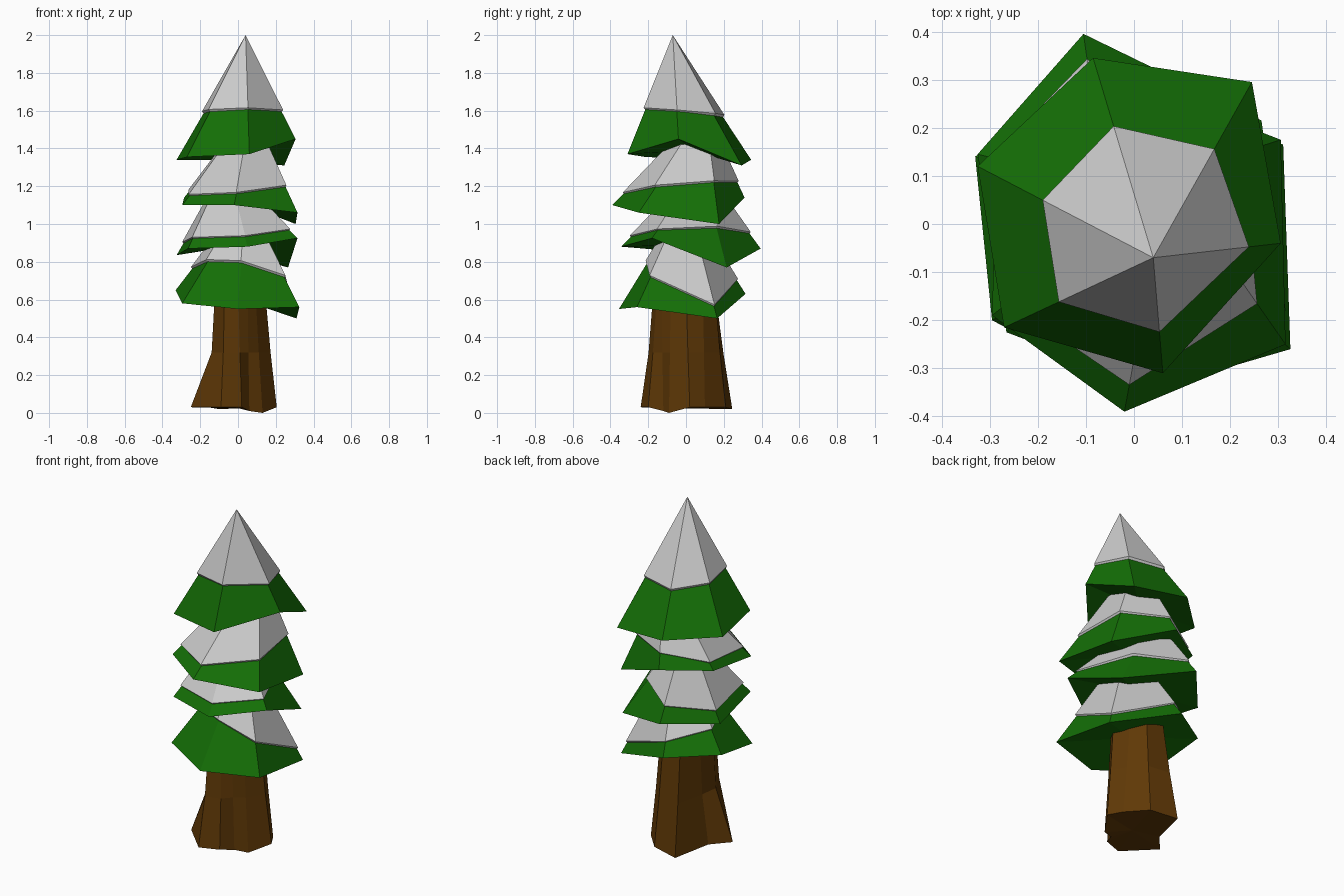
import bpy
from mathutils import Vector

if "Cube" in bpy.data.objects:
    bpy.data.objects.remove(bpy.data.objects["Cube"])


def material(name, rgb):
    m = bpy.data.materials.new(name)
    m.diffuse_color = (*rgb, 1)
    m.use_nodes = True
    m.node_tree.nodes["Principled BSDF"].inputs["Base Color"].default_value = m.diffuse_color
    return m


GREEN = material("needles", (0.007, 0.16, 0.002))
BROWN = material("bark", (0.115, 0.04, 0.002))


def make(name, verts, faces, mat=None):
    me = bpy.data.meshes.new(name)
    me.from_pydata([tuple(v) for v in verts], [], faces)
    me.update()
    ob = bpy.data.objects.new(name, me)
    bpy.context.collection.objects.link(ob)
    if mat:
        me.materials.append(mat)
    return ob


def band(a, b, n):
    """Quads joining ring starting at index a to ring starting at index b."""
    return [(a + i, a + (i + 1) % n, b + (i + 1) % n, b + i) for i in range(n)]


def fan(a, tip, n, flip=False):
    """Triangles joining a ring to a single point."""
    f = [(a + i, a + (i + 1) % n, tip) for i in range(n)]
    return [t[::-1] for t in f] if flip else f


def tier(name, apex, rim):
    """Tilted six-sided cone of needles with a snow cap.
    Each rim point is x, y, z and the snow line's height up that edge (0-1)."""
    apex = Vector(apex)
    n = len(rim)
    ring = [Vector(p[:3]) for p in rim]
    centre = sum(ring, Vector()) / n + Vector((0, 0, 0.03))
    green_tip = apex - Vector((0, 0, 0.03))
    make(name + "_needles", ring + [green_tip, centre],
         fan(0, n, n) + fan(0, n + 1, n, True), GREEN)

    # snow sits just proud of the needles, with a thin lip below
    outer, inner = [], []
    for p, v in zip(rim, ring):
        s = v.lerp(apex, p[3])
        out = Vector((s.x - apex.x, s.y - apex.y, 0)).normalized()
        outer.append(s + out * 0.008)
        inner.append(v.lerp(apex, p[3] - 0.02) - out * 0.008)
    make(name + "_snow", outer + inner + [apex],
         fan(0, 2 * n, n) + band(n, 0, n) + [tuple(range(2 * n - 1, n - 1, -1))])


# Branch tiers, top to bottom; rims run counter-clockwise from the front
tier("top_tier", (0.04, -0.07, 2.0), [
    (0.06, -0.31, 1.37, .39), (0.305, -0.04, 1.45, .28), (0.245, 0.295, 1.31, .40),
    (-0.085, 0.345, 1.34, .36), (-0.325, 0.12, 1.34, .39), (-0.27, -0.215, 1.355, .39)])
tier("upper_tier", (0.07, 0.10, 1.62), [
    (-0.02, -0.39, 1.10, .13), (0.315, -0.25, 1.06, .26), (0.305, 0.175, 1.00, .37),
    (-0.04, 0.31, 1.14, .18), (-0.285, 0.15, 1.14, .09), (-0.295, -0.19, 1.10, .11)])
tier("middle_tier", (-0.06, 0.08, 1.33), [
    (0.05, -0.345, 0.88, .13), (0.315, -0.18, 0.925, .12), (0.265, 0.215, 0.77, .39),
    (-0.105, 0.395, 0.87, .19), (-0.325, 0.145, 0.835, .14), (-0.265, -0.225, 0.87, .13)])
tier("lower_tier", (0.04, 0.0, 1.16), [
    (0.0, -0.355, 0.55, .42), (0.325, -0.26, 0.56, .28), (0.31, 0.165, 0.50, .11),
    (-0.07, 0.315, 0.63, .15), (-0.33, 0.14, 0.65, .24), (-0.295, -0.2, 0.58, .40)])

# Trunk: uneven ring at the ground, narrower ring hidden in the lowest tier
base = [(-.09, -.24, .03), (.02, -.20, .03), (.06, -.12, .01), (.13, -.09, 0),
        (.205, .02, .03), (.16, .10, .03), (.06, .21, .03), (-.10, .245, .02),
        (-.16, .02, .03), (-.25, -.08, .03)]
top = [(-.07, -.17), (.0, -.15), (.05, -.13), (.09, -.08), (.14, .0),
       (.10, .09), (.04, .15), (-.07, .15), (-.11, .03), (-.12, -.08)]
# how far each side has already narrowed at mid height (root flare)
narrow = [.6, .5, .5, .5, .5, .5, .5, .5, .7, .85]
low = [Vector(p) for p in base]
high = [Vector((x, y, 0.68)) for x, y in top]
mid = []
for b, t, w in zip(low, high, narrow):
    m = b.lerp(t, w)
    m.z = 0.32
    mid.append(m)
n = len(base)
foot = sum(low, Vector()) / n
make("trunk", low + mid + high + [foot],
     band(0, n, n) + band(n, 2 * n, n) + [tuple(range(2 * n, 3 * n))]
     + fan(0, 3 * n, n, True), BROWN)
